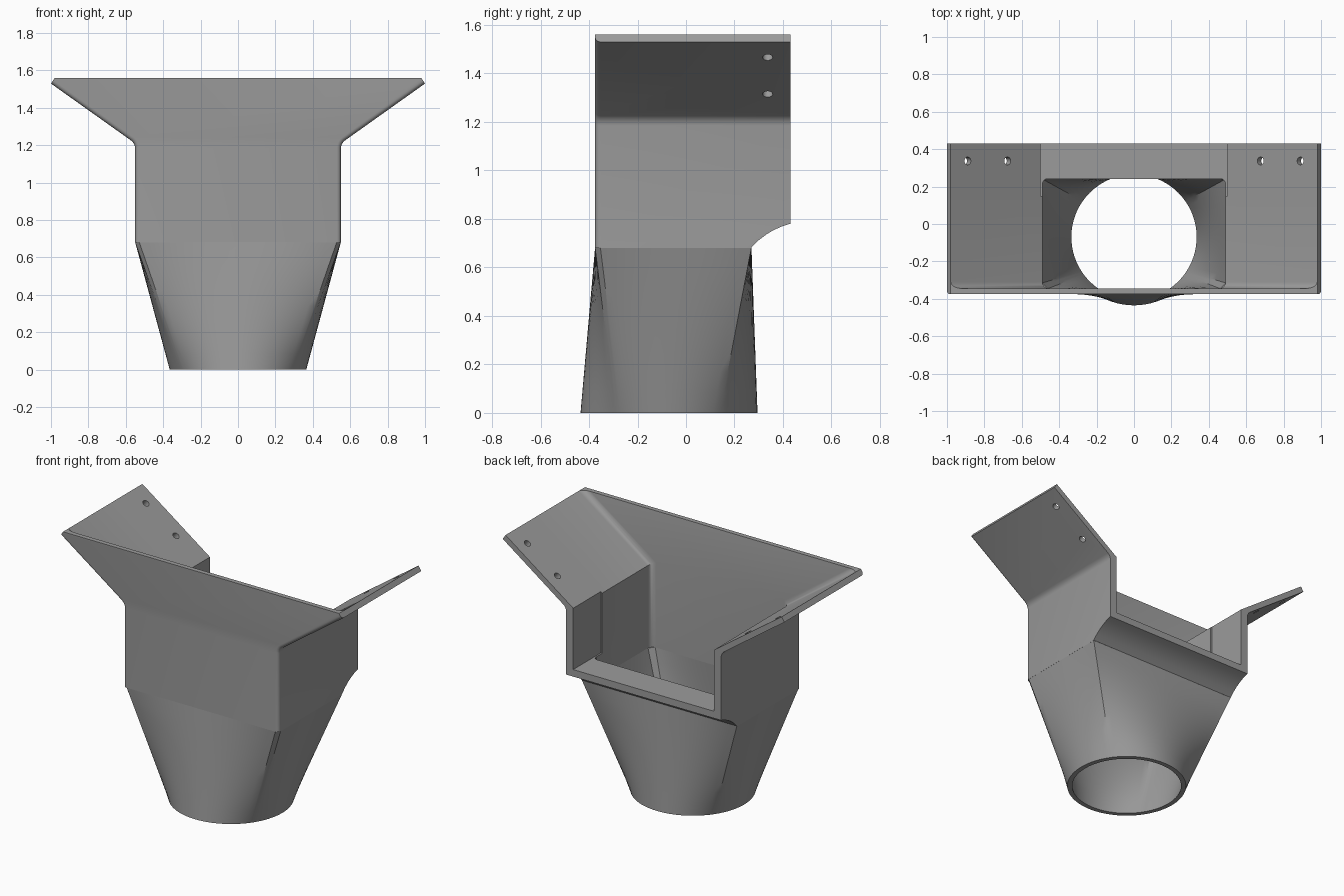
import bpy, bmesh, math
from mathutils import Vector

if "Cube" in bpy.data.objects:
    bpy.data.objects.remove(bpy.data.objects["Cube"])

grey = bpy.data.materials.new("grey plastic")
grey.diffuse_color = (0.33, 0.33, 0.33, 1)
grey.use_nodes = True
grey.node_tree.nodes["Principled BSDF"].inputs["Base Color"].default_value = grey.diffuse_color


def finish(name, bm):
    bmesh.ops.recalc_face_normals(bm, faces=bm.faces)
    me = bpy.data.meshes.new(name)
    bm.to_mesh(me)
    bm.free()
    ob = bpy.data.objects.new(name, me)
    bpy.context.collection.objects.link(ob)
    me.materials.append(grey)
    return ob


def prism(points, axis, a, b):
    """Extrude a profile along y (points are x, z) or x (points are y, z)."""
    bm = bmesh.new()
    place = (lambda p, d: (p[0], d, p[1])) if axis == 'y' else (lambda p, d: (d, p[0], p[1]))
    rings = [[bm.verts.new(place(p, d)) for p in points] for d in (a, b)]
    bm.faces.new(rings[0])
    bm.faces.new(rings[1][::-1])
    n = len(points)
    for i in range(n):
        j = (i + 1) % n
        bm.faces.new((rings[0][i], rings[0][j], rings[1][j], rings[1][i]))
    bmesh.ops.recalc_face_normals(bm, faces=bm.faces)
    return bm


def round_edges(bm, test, width, segments=4):
    edges = [e for e in bm.edges if test(e.verts[0].co, e.verts[1].co)]
    bmesh.ops.bevel(bm, geom=edges, offset=width, segments=segments,
                    profile=0.5, affect='EDGES')


def mirrored(half):
    return half + [(-x, z) for x, z in reversed(half)]


def smooth(ob):
    bpy.ops.object.select_all(action='DESELECT')
    ob.select_set(True)
    bpy.context.view_layer.objects.active = ob
    bpy.ops.object.shade_smooth_by_angle(angle=math.radians(30))


SLOPE = 0.711
FRONT, BACK = -0.375, 0.43

# Upper hopper with flared wings
bm = prism(mirrored([(0.55, 0.68), (0.55, 1.21), (1.0, 1.53), (0.98, 1.56)]), 'y', FRONT, BACK)
round_edges(bm, lambda a, b: abs(a.z - 1.21) < 1e-4 and abs(b.z - 1.21) < 1e-4
            and abs(a.y - b.y) > 0.1, 0.025)
round_edges(bm, lambda a, b: a.y < FRONT + 1e-4 and b.y < FRONT + 1e-4
            and abs(a.z - b.z) > 1e-4 and max(a.z, b.z) < 1.54, 0.022)
hopper = finish("hopper_body", bm)


def cavity(half_width, bottom):
    top = [(half_width, bottom), (half_width, 1.56 - (0.98 - half_width) * SLOPE),
           (1.2, 1.56 + 0.22 * SLOPE), (1.2, 1.9)]
    return mirrored(top)


cutters = []
# Front cavity, which also opens down into the funnel
bm = prism(cavity(0.49, 0.5), 'y', -0.345, 0.24)
round_edges(bm, lambda a, b: a.y < -0.34 and b.y < -0.34
            and abs(a.z - b.z) > 1e-4 and max(a.z, b.z) < 1.8, 0.035)
round_edges(bm, lambda a, b: a.y > 0.23 and b.y > 0.23 and abs(a.x - b.x) < 1e-4
            and min(a.z, b.z) < 0.6, 0.03)
cutters.append(finish("front_cavity_cutter", bm))
# Back cavity above the shelf
cutters.append(finish("back_cavity_cutter", prism(cavity(0.50, 0.825), 'y', 0.15, 0.6)))
# Concave underside of the shelf
under = [(0.27, 0.6), (0.27, 0.682), (0.30, 0.712), (0.33, 0.735), (0.36, 0.753),
         (0.395, 0.769), (0.43, 0.78), (0.6, 0.82), (0.6, 0.6)]
cutters.append(finish("underside_cutter", prism(under, 'x', -0.8, 0.8)))
# Screw holes square to the wings
for side in (-1, 1):
    for x in (0.69, 0.903):
        bm = bmesh.new()
        bmesh.ops.create_cone(bm, cap_ends=True, segments=24, radius1=0.021,
                              radius2=0.021, depth=0.2)
        ob = finish("hole_cutter", bm)
        ob.location = (side * x, 0.337, 1.21 + (x - 0.55) * SLOPE + 0.015)
        ob.rotation_euler = (0, -side * math.atan(SLOPE), 0)
        cutters.append(ob)

for c in cutters:
    m = hopper.modifiers.new("cut", 'BOOLEAN')
    m.operation, m.solver, m.object = 'DIFFERENCE', 'EXACT', c
bpy.context.view_layer.update()
cut_mesh = bpy.data.meshes.new_from_object(
    hopper.evaluated_get(bpy.context.evaluated_depsgraph_get()))
hopper.modifiers.clear()
hopper.data = cut_mesh
for c in cutters:
    bpy.data.objects.remove(c)
smooth(hopper)


# Funnel: rectangle at the top, circle at the bottom
def funnel_loop(hx, y0, y1, chamfer, radius):
    corners = [(hx, y1, 35), (-hx, y1, 145), (-hx, y0 + chamfer, 213),
               (-hx + chamfer, y0, 217), (hx - chamfer, y0, 323),
               (hx, y0 + chamfer, 327), (hx, y1, 395)]
    steps = (22, 14, 3, 22, 3, 14)
    top, low = [], []
    for a, b, n in zip(corners, corners[1:], steps):
        for i in range(n):
            x, y, ang = (p + (q - p) * i / n for p, q in zip(a, b))
            t = math.radians(ang)
            top.append(Vector((x, y, 0.682)))
            low.append(Vector((radius * math.cos(t), -0.07 + radius * math.sin(t), 0)))
    return top, low


bm = bmesh.new()
ROWS = 8
shells = []
for args in ((0.55, FRONT, 0.27, 0.022, 0.365), (0.49, -0.345, 0.24, 0.03, 0.335)):
    top, low = funnel_loop(*args)
    rows = [[bm.verts.new(l.lerp(t, k / ROWS)) for t, l in zip(top, low)]
            for k in range(ROWS + 1)]
    shells.append(rows)
n = len(shells[0][0])
for i in range(n):
    j = (i + 1) % n
    for rows in shells:
        for r, s in zip(rows, rows[1:]):
            bm.faces.new((r[i], r[j], s[j], s[i]))
    for k in (0, ROWS):  # rims
        o, q = shells[0][k], shells[1][k]
        bm.faces.new((o[i], o[j], q[j], q[i]))
smooth(finish("funnel", bm))
